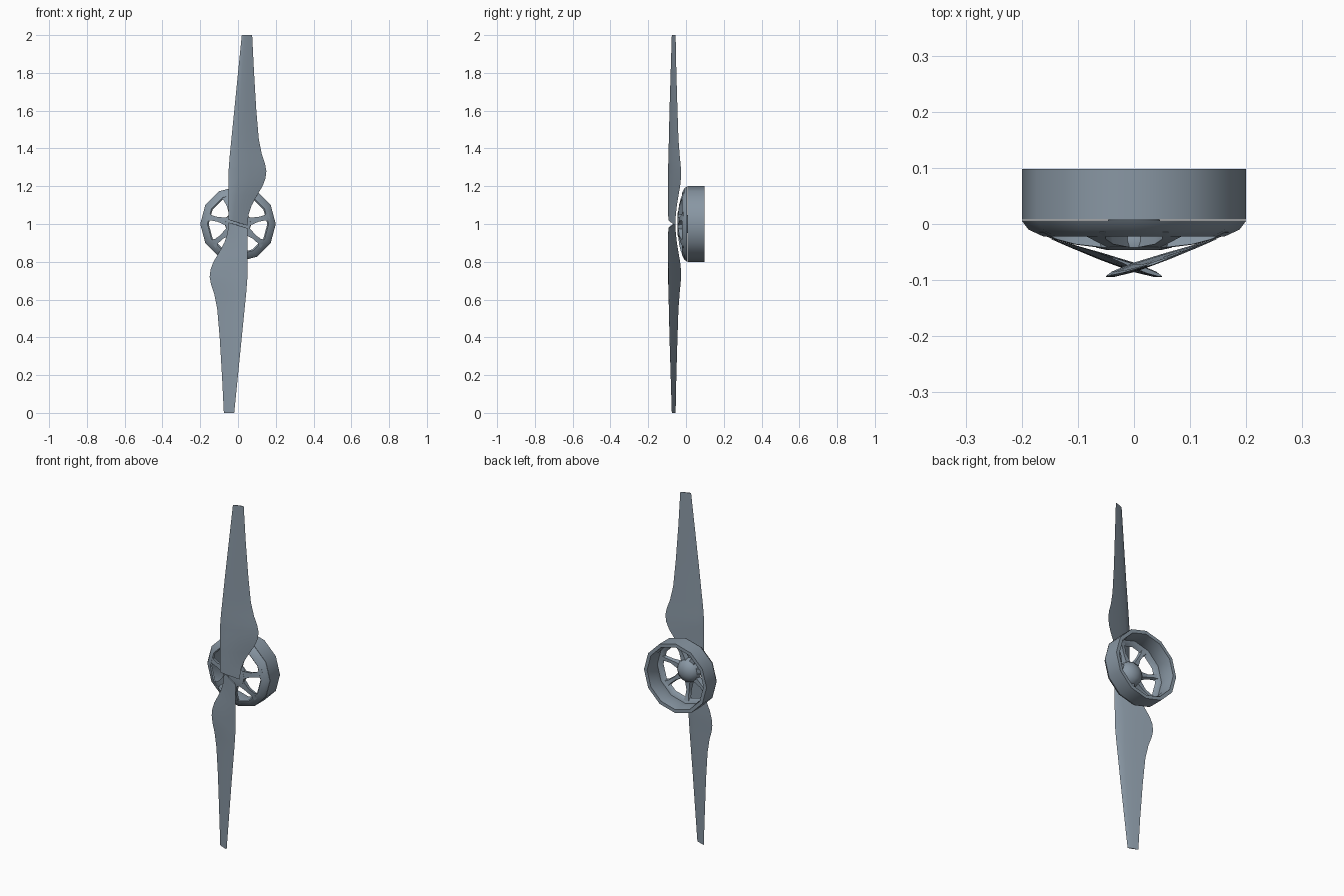
import bpy, bmesh, math
from mathutils import Matrix, Vector

if "Cube" in bpy.data.objects:
    bpy.data.objects.remove(bpy.data.objects["Cube"], do_unlink=True)

metal = bpy.data.materials.new("blue_grey_metal")
metal.use_nodes = True
metal.diffuse_color = (0.25, 0.31, 0.37, 1)
metal.node_tree.nodes["Principled BSDF"].inputs["Base Color"].default_value = metal.diffuse_color
CENTRE = Vector((0, 0, 1))


def finish(name, bm, angle):
    bmesh.ops.recalc_face_normals(bm, faces=bm.faces)
    mesh = bpy.data.meshes.new(name)
    bm.to_mesh(mesh)
    bm.free()
    mesh.materials.append(metal)
    obj = bpy.data.objects.new(name, mesh)
    bpy.context.collection.objects.link(obj)
    bpy.ops.object.select_all(action="DESELECT")
    obj.select_set(True)
    bpy.context.view_layer.objects.active = obj
    bpy.ops.object.shade_smooth_by_angle(angle=math.radians(angle))
    return obj


def loft(bm, loops, closed=False):
    """Skin a series of equal vertex loops, capping the ends unless closed."""
    rings = [[bm.verts.new(p) for p in loop] for loop in loops]
    n = len(rings[0])
    pairs = list(zip(rings, rings[1:])) + ([(rings[-1], rings[0])] if closed else [])
    for a, b in pairs:
        for i in range(n):
            j = (i + 1) % n
            bm.faces.new((a[i], a[j], b[j], b[i]))
    if not closed:
        bm.faces.new(rings[0])
        bm.faces.new(rings[-1])


def lathe(name, profile, sides, closed, angle):
    """Revolve (radius, y) points around the motor axis."""
    bm = bmesh.new()
    turns = [2 * math.pi * i / sides for i in range(sides)]
    loft(bm, [[(r * math.cos(t), y, 1 + r * math.sin(t)) for t in turns]
              for r, y in profile], closed)
    return finish(name, bm, angle)


# Motor housing: outer band and rounded front rim
lathe("housing_band", [(0.2, 0.008), (0.2, 0.098), (0.18, 0.098), (0.172, 0.05), (0.178, 0.008)],
      12, True, 50)
lathe("front_rim", [(0.2, 0.006), (0.188, -0.01), (0.162, -0.022), (0.155, -0.016), (0.176, 0.006)],
      12, True, 50)

# Central hub with a domed back
lathe("hub", [(0.05, -0.046), (0.068, -0.042), (0.07, -0.03), (0.06, -0.005), (0.04, 0.012), (0.015, 0.02)],
      12, False, 50)

# Spokes flare where they meet the hub and the rim
SPOKES = 7
bm = bmesh.new()
for k in range(SPOKES):
    turn = Matrix.Rotation(2 * math.pi * (k + 0.5) / SPOKES, 3, "Y")
    loops = []
    for r, half, front, back in ((0.05, 0.024, -0.043, -0.012), (0.11, 0.012, -0.036, -0.016),
                                 (0.145, 0.014, -0.027, -0.008), (0.172, 0.026, -0.015, 0.0)):
        corners = ((-half, front), (half, front), (half * 0.7, back), (-half * 0.7, back))
        loops.append([turn @ Vector((w, y, r)) + CENTRE for w, y in corners])
    loft(bm, loops)
finish("spokes", bm, 40)

# Blade stations: height, left x, left y, right x, right y
STATIONS = (
    (1.0, -0.05, -0.093, 0.05, -0.056),
    (1.05, -0.05, -0.094, 0.056, -0.054),
    (1.1, -0.05, -0.094, 0.073, -0.048),
    (1.15, -0.05, -0.094, 0.1, -0.04),
    (1.2, -0.05, -0.094, 0.13, -0.031),
    (1.24, -0.05, -0.093, 0.145, -0.027),
    (1.28, -0.05, -0.093, 0.15, -0.026),
    (1.32, -0.047, -0.093, 0.143, -0.029),
    (1.37, -0.043, -0.092, 0.126, -0.034),
    (1.45, -0.035, -0.09, 0.11, -0.04),
    (1.6, -0.02, -0.087, 0.097, -0.045),
    (1.8, 0.0, -0.081, 0.085, -0.051),
    (2.0, 0.02, -0.075, 0.075, -0.055),
)
# Airfoil outline: position along the chord, share of thickness
FOIL = ((0, 0), (0.06, 0.3), (0.25, 0.5), (0.55, 0.4), (0.85, 0.16), (1, 0),
        (0.85, -0.12), (0.55, -0.3), (0.25, -0.4), (0.06, -0.25))


def blade(name, flip):
    bm = bmesh.new()
    loops = []
    for z, lx, ly, rx, ry in STATIONS:
        chord = Vector((rx - lx, ry - ly, 0))
        out = Vector((chord.y, -chord.x, 0)).normalized()
        thick = chord.length * 0.085
        loop = []
        for s, t in FOIL:
            p = Vector((lx, ly, z)) + chord * s + out * thick * t
            if z == 1.0:  # slanted root leaves a notch in front
                p.z += 0.022 - 0.03 * s
            loop.append(p)
        loops.append(loop)
    loft(bm, loops)
    if flip:
        bmesh.ops.rotate(bm, verts=bm.verts, cent=CENTRE, matrix=Matrix.Rotation(math.pi, 3, "Y"))
    return finish(name, bm, 50)


blade("upper_blade", False)
blade("lower_blade", True)
